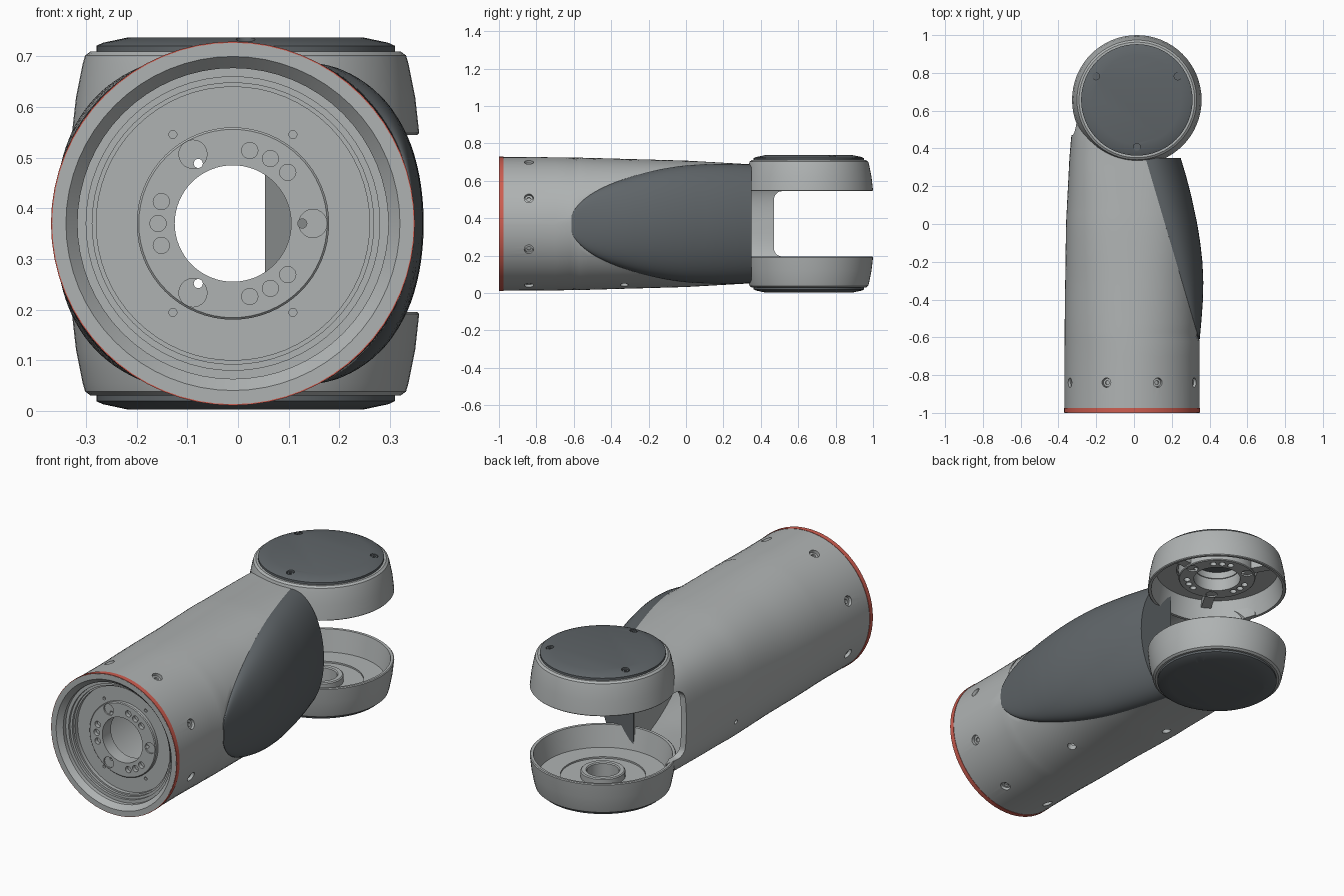
import bpy, bmesh
from math import sin, cos, pi, radians, acos
from mathutils import Matrix, Vector

if "Cube" in bpy.data.objects:
    bpy.data.objects.remove(bpy.data.objects["Cube"])

MID = 0.37                     # height of the tube axis
TUBE_X = -0.01                 # sideways offset of the tube axis
JOINT = Vector((0.015, 0.657, 0))


def material(name, rgb):
    m = bpy.data.materials.new(name)
    m.use_nodes = True
    m.diffuse_color = (*rgb, 1)
    m.node_tree.nodes["Principled BSDF"].inputs["Base Color"].default_value = (*rgb, 1)
    return m


GREY = material("aluminium grey", (0.43, 0.45, 0.45))
DARK = material("dark grey plastic", (0.115, 0.13, 0.14))
RED = material("red seal", (0.62, 0.11, 0.08))


def make(name, bm, mat=None, matrix=Matrix()):
    bm.transform(matrix)
    bmesh.ops.recalc_face_normals(bm, faces=bm.faces)
    mesh = bpy.data.meshes.new(name)
    bm.to_mesh(mesh)
    bm.free()
    ob = bpy.data.objects.new(name, mesh)
    bpy.context.collection.objects.link(ob)
    if mat:
        mesh.materials.append(mat)
    return ob


def skin(bm, rings, loop):
    """Bridge equal rings of points; loop joins the last ring to the first."""
    vs = [[bm.verts.new(p) for p in r] for r in rings]
    n = len(rings[0])
    pairs = list(zip(vs, vs[1:])) + ([(vs[-1], vs[0])] if loop else [])
    for a, b in pairs:
        for i in range(n):
            j = (i + 1) % n
            bm.faces.new((a[i], a[j], b[j], b[i]))
    if not loop:
        bm.faces.new(vs[0])
        bm.faces.new(vs[-1])


def lathe(name, profile, mat, matrix, seg=64, loop=True):
    bm = bmesh.new()
    skin(bm, [[(r * cos(2 * pi * i / seg), r * sin(2 * pi * i / seg), h)
               for i in range(seg)] for r, h in profile], loop)
    return make(name, bm, mat, matrix)


def carve(ob, cutters):
    for c in cutters:
        m = ob.modifiers.new("cut", 'BOOLEAN')
        m.object, m.operation, m.solver = c, 'DIFFERENCE', 'EXACT'
    bpy.context.view_layer.update()
    dg = bpy.context.evaluated_depsgraph_get()
    mesh = bpy.data.meshes.new_from_object(ob.evaluated_get(dg))
    ob.modifiers.clear()
    ob.data = mesh
    for c in cutters:
        bpy.data.objects.remove(c)


def drills(items, matrix=Matrix(), seg=20):
    """One cutter mesh of separate cylinders: (local matrix, radius, depth)."""
    bm = bmesh.new()
    for mx, r, d in items:
        bmesh.ops.create_cone(bm, cap_ends=True, segments=seg, radius1=r,
                              radius2=r, depth=d, matrix=mx)
    return make("cutter", bm, None, matrix)


def at(r, deg, h=0):
    a = radians(deg)
    return Matrix.Translation((r * cos(a), r * sin(a), h))


def lerp(table, y):
    for (a, va), (b, vb) in zip(table, table[1:]):
        if y <= b:
            t = max(0, (y - a) / (b - a))
            return va + (vb - va) * t
    return table[-1][1]


# Tube cross-section: round at the front, squarer and clipped at the fork
HALF_W = [(-1, .357), (-.5, .357), (0, .35), (.35, .332), (.47, .322), (.6, .30)]
HALF_H = [(-1, .358), (-.6, .355), (0, .338), (.35, .318), (.6, .312)]
SQUARE = [(-.75, 2), (-.3, 2.2), (.1, 2.6), (.45, 3.2)]


def section(y, wall=0, count=72):
    n = lerp(SQUARE, y)
    w, h = lerp(HALF_W, y) - wall, lerp(HALF_H, y) - wall
    clip = 0.347 - 0.295 * (y + 0.62) - wall * .3
    k = max(-1, min(1, (clip - TUBE_X) / w))
    start = max(0.02, acos(abs(k) ** (n / 2) * (1 if k > 0 else -1)))
    pts = []
    for i in range(count):
        a = start + (2 * pi - 2 * start) * i / (count - 1)
        c, s = cos(a), sin(a)
        x = w * abs(c) ** (2 / n) * (1 if c > 0 else -1)
        z = h * abs(s) ** (2 / n) * (1 if s > 0 else -1)
        pts.append((TUBE_X + x, y, MID + z))
    return pts


def radial(deg, y, r):
    """Frame on the tube surface, pointing outwards; zero degrees is up."""
    return (Matrix.Translation((TUBE_X, y, MID)) @ Matrix.Rotation(radians(deg), 4, 'Y')
            @ Matrix.Translation((0, 0, r)))


# Arm tube, hollowed, with fork mouth and joint clearance cut out
steps = [-0.62 + 0.0485 * i for i in range(26)]
bm = bmesh.new()
skin(bm, [section(y) for y in [-.975, -.8, -.7] + steps[:-1] + [.585]], False)
tube = make("arm_tube", bm, GREY)
bm = bmesh.new()
skin(bm, [section(y, .03) for y in [-1.1, -.7] + steps + [.75]], False)
hollow = make("cutter", bm)
clearance = drills([(Matrix.Translation(JOINT + Vector((0, 0, MID))), .315, 1.2)], seg=64)
bm = bmesh.new()
bmesh.ops.create_cube(bm, size=1, matrix=Matrix.Translation((0, .87, MID)) @ Matrix.Diagonal((1.2, .8, .35, 1)))
edges = [e for e in bm.edges if abs(e.verts[0].co.x - e.verts[1].co.x) > 1]
bmesh.ops.bevel(bm, geom=edges, offset=.045, segments=5, affect='EDGES', profile=.5)
mouth = make("cutter", bm)
screw_spots = [radial(22.5 + 45 * i, -.84, .357) for i in range(8)]
pin_holes = [(radial(157.5, -.33, .345), .022, .05), (radial(202.5, .08, .345), .022, .05),
             (radial(247.5, .08, .345), .011, .05)]
carve(tube, [hollow, clearance, mouth,
             drills([(m, .025, .044) for m in screw_spots] + pin_holes)])

# Side screws seated in the holes
for i, m in enumerate(screw_spots):
    lathe(f"side_screw_{i + 1}", [(.022, -.03), (.022, -.014), (.011, -.014), (.011, -.024)],
          GREY, m, 16)

# Bulging side panel filling the clipped side of the tube
BULGE = [(-.62, .347), (-.5, .358), (-.4, .365), (-.3, .367), (-.2, .362),
         (-.1, .351), (0, .335), (.15, .303), (.25, .277), (.35, .247)]
rings = []
for i in range(29):
    y = -.612 + .962 * (i / 28) ** 1.5
    edge = section(y)[0]
    half, rise = edge[2] - MID, lerp(BULGE, y) - edge[0]
    ring = []
    for j in range(33):
        a = pi * j / 32
        ring.append((edge[0] + rise * sin(a), y, MID + half * cos(a)))
    ring += [(edge[0] - .006, y, MID - half * .97), (edge[0] - .006, y, MID + half * .97)]
    rings.append(ring)
bm = bmesh.new()
skin(bm, rings, False)
make("side_panel", bm, DARK)

# Front mouth: red seal, stepped rim and bulkhead
FRONT = Matrix.Translation((TUBE_X, 0, MID)) @ Matrix.Rotation(radians(-90), 4, 'X')
lathe("red_seal", [(.357, -.999), (.3595, -.999), (.3595, -.975), (.357, -.975)], RED, FRONT)
rim = lathe("front_rim", [(.357, -1), (.33, -1), (.307, -.975), (.307, -.955), (.29, -.955),
                          (.29, -.943), (.278, -.943), (.278, -.93), (.27, -.93), (.27, -.91),
                          (.18, -.91), (.18, -.87), (.3, -.87), (.34, -.95), (.357, -.976)],
            GREY, FRONT)
carve(rim, [drills([(at(.212, d, -.91), .008, .03) for d in (56, 124, 236, 304)], FRONT, 12)])


def flange(name, matrix):
    """Bolted ring whose visible face is at local height zero."""
    ob = lathe(name, [(.115, 0), (.186, 0), (.19, .004), (.19, .07), (.115, .07)], GREY, matrix)
    bolts, seats, pins = [], [], []
    for i in range(3):
        base = 60 + 120 * i
        bolts += [(at(.148, base + s), .016, .04) for s in (-17, 0, 17)]
        seats.append((at(.158, base + 60), .028, .016))
        pins.append((at(.137, base + 60), .009, .3))
    carve(ob, [drills(bolts + seats, matrix), drills(pins, matrix)])


flange("front_flange", FRONT @ Matrix.Translation((0, 0, -.93)))

# Fork cups with caps, written for the upper half and mirrored for the lower
UP = Matrix.Translation(JOINT + Vector((0, 0, MID)))
OUTER = [(.326, .176), (.339, .175), (.343, .179), (.335, .25), (.322, .315),
         (.317, .332), (.306, .34)]
for side, matrix, screw_mat in (("upper", UP, DARK),
                                ("lower", UP @ Matrix.Diagonal((1, 1, -1, 1)), GREY)):
    if side == "upper":
        centre = [(.11, .34), (.11, .30), (.20, .30), (.20, .285), (.304, .285)]
    else:
        centre = [(.075, .34), (.075, .262), (.08, .257), (.1, .257), (.105, .262),
                  (.105, .293), (.2, .293), (.2, .285), (.304, .285)]
    lathe(side + "_cup", OUTER + centre, GREY, matrix)
    cap = lathe(side + "_cap", [(.29, .335), (.295, .34), (.295, .351), (.282, .357), (.235, .367)],
                DARK, matrix, loop=False)
    spots = [at(.25, d, .37) for d in (30, 150, 270)]
    carve(cap, [drills([(m, .019, .032) for m in spots], matrix, 16)])
    for i, m in enumerate(spots):
        lathe(f"{side}_cap_screw_{i + 1}", [(.015, -.02), (.015, -.01), (.007, -.01), (.007, -.016)],
              screw_mat, matrix @ m, 12)

# Joint flange and radial ribs inside the upper cup
flange("joint_flange", UP @ Matrix.Translation((0, 0, .235)))
for i in range(3):
    bm = bmesh.new()
    bmesh.ops.create_cube(bm, size=1, matrix=Matrix.Rotation(radians(120 * i), 4, 'Z')
                          @ Matrix.Translation((.245, 0, .27)) @ Matrix.Diagonal((.13, .05, .05, 1)))
    make(f"cup_rib_{i + 1}", bm, GREY, UP)

# Smooth the curved surfaces and keep the edges crisp
for ob in bpy.context.view_layer.objects:
    ob.select_set(ob.type == 'MESH' and any(m in (GREY, DARK, RED) for m in ob.data.materials))
bpy.context.view_layer.objects.active = tube
bpy.ops.object.shade_smooth_by_angle(angle=radians(30))
